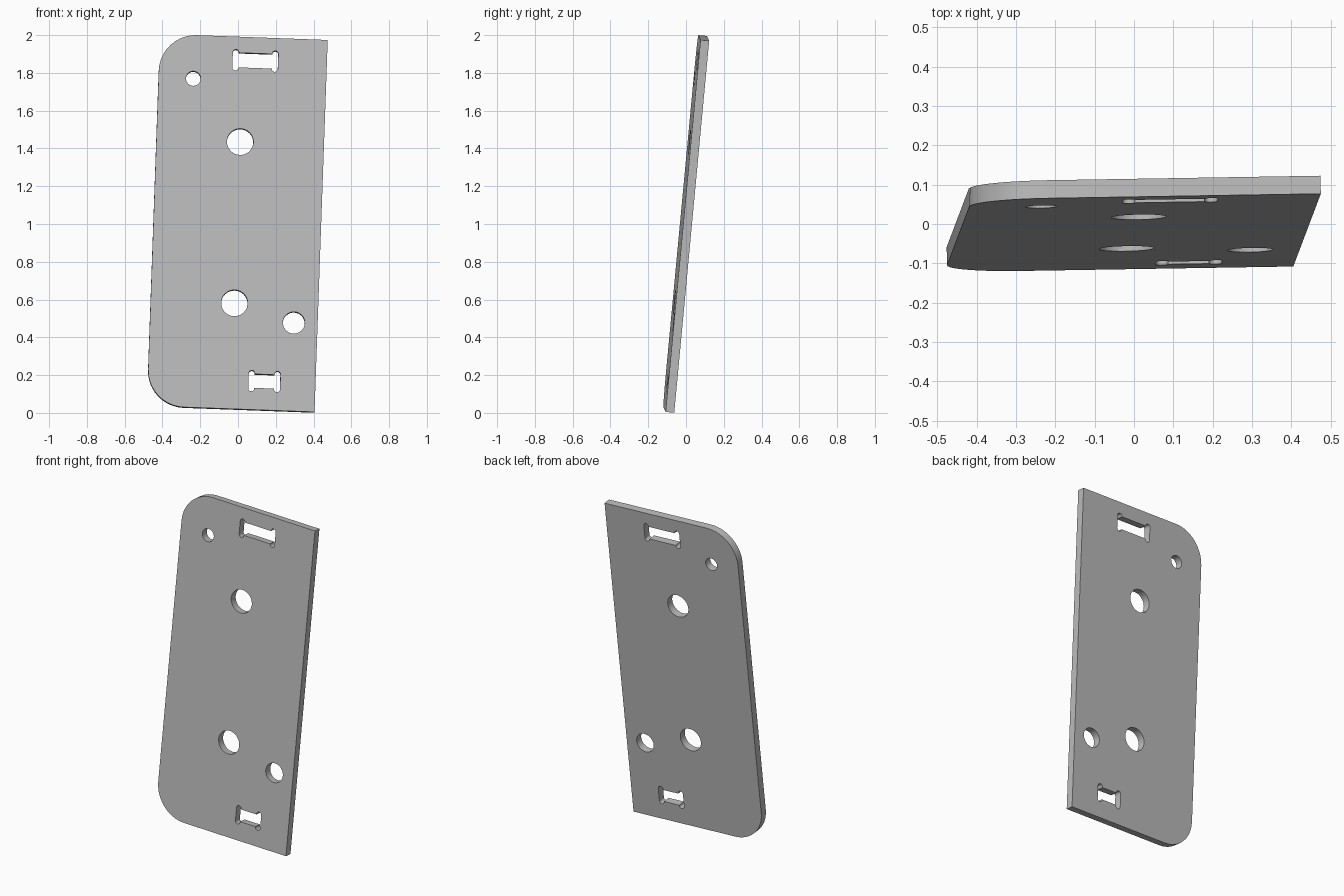
import bpy, bmesh
from math import pi, sin, cos
from mathutils import Vector, Matrix

cube = bpy.data.objects.get("Cube")
if cube:
    bpy.data.objects.remove(cube)

WIDTH, HEIGHT, THICK, CORNER = 0.888, 1.979, 0.046, 0.195


def arc(x, y, r, start, end, steps):
    """Points on an arc, angles in half turns."""
    return [(x + r * cos(pi * (start + (end - start) * i / steps)),
             y + r * sin(pi * (start + (end - start) * i / steps)))
            for i in range(steps + 1)]


def circle(x, y, r):
    return arc(x, y, r, 0, 2, 32)[:-1]


def bone_slot(x, y, width, height, end_height, r=0.016):
    """Rectangular slot with a taller rounded relief at each end."""
    cx, cy, h = width / 2 - r, end_height / 2 - r, height / 2
    right = [(cx - r, -h)] + arc(cx, -cy, r, -1, 0, 8) \
        + arc(cx, cy, r, 0, 1, 8) + [(cx - r, h)]
    left = [(-px, -py) for px, py in right]
    return [(x + px, y + py) for px, py in right + left]


# Outline: square corners on one long side, rounded corners on the other
inner = CORNER - WIDTH
outline = [(0, 0), (0, HEIGHT)] \
    + arc(inner, HEIGHT - CORNER, CORNER, 0.5, 1, 10) \
    + arc(inner, CORNER, CORNER, 1, 1.5, 10)

# Through holes and slots
openings = [
    circle(-0.704, 1.748, 0.039),
    circle(-WIDTH / 2, 1.421, 0.070),
    circle(-WIDTH / 2, 0.563, 0.070),
    circle(-0.126, 0.470, 0.058),
    bone_slot(-0.379, 1.855, 0.241, 0.078, 0.112),
    bone_slot(-0.271, 0.153, 0.168, 0.074, 0.112),
]

# Fill the flat profile and give it thickness
bm = bmesh.new()
for loop in [outline] + openings:
    verts = [bm.verts.new((x, y, 0)) for x, y in loop]
    for a, b in zip(verts, verts[1:] + verts[:1]):
        bm.edges.new((a, b))
bmesh.ops.triangle_fill(bm, edges=bm.edges[:], use_beauty=True,
                        normal=(0, 0, 1))
result = bmesh.ops.extrude_face_region(bm, geom=bm.faces[:],
                                       use_keep_orig=True)
moved = [g for g in result["geom"] if isinstance(g, bmesh.types.BMVert)]
bmesh.ops.translate(bm, verts=moved, vec=(0, 0, -THICK))
bmesh.ops.recalc_face_normals(bm, faces=bm.faces[:])

# Lean the plate back and sideways
up = Vector((0.07, 0.185, 1.97)).normalized()
side = Vector((1, 0.0165, -0.037))
side = (side - up * side.dot(up)).normalized()
lean = Matrix((side, up, side.cross(up))).transposed().to_4x4()
bm.transform(Matrix.Translation((0.405, -0.108, 0.005)) @ lean)

mesh = bpy.data.meshes.new("mounting_plate")
bm.to_mesh(mesh)
bm.free()

# Plain grey finish
grey = bpy.data.materials.new("plain grey")
grey.use_nodes = True
colour = (0.5, 0.5, 0.5, 1)
grey.diffuse_color = colour
grey.node_tree.nodes["Principled BSDF"].inputs["Base Color"].default_value = colour
mesh.materials.append(grey)

plate = bpy.data.objects.new("mounting_plate", mesh)
bpy.context.collection.objects.link(plate)
bpy.ops.object.select_all(action="DESELECT")
plate.select_set(True)
bpy.context.view_layer.objects.active = plate
bpy.ops.object.shade_smooth_by_angle()
